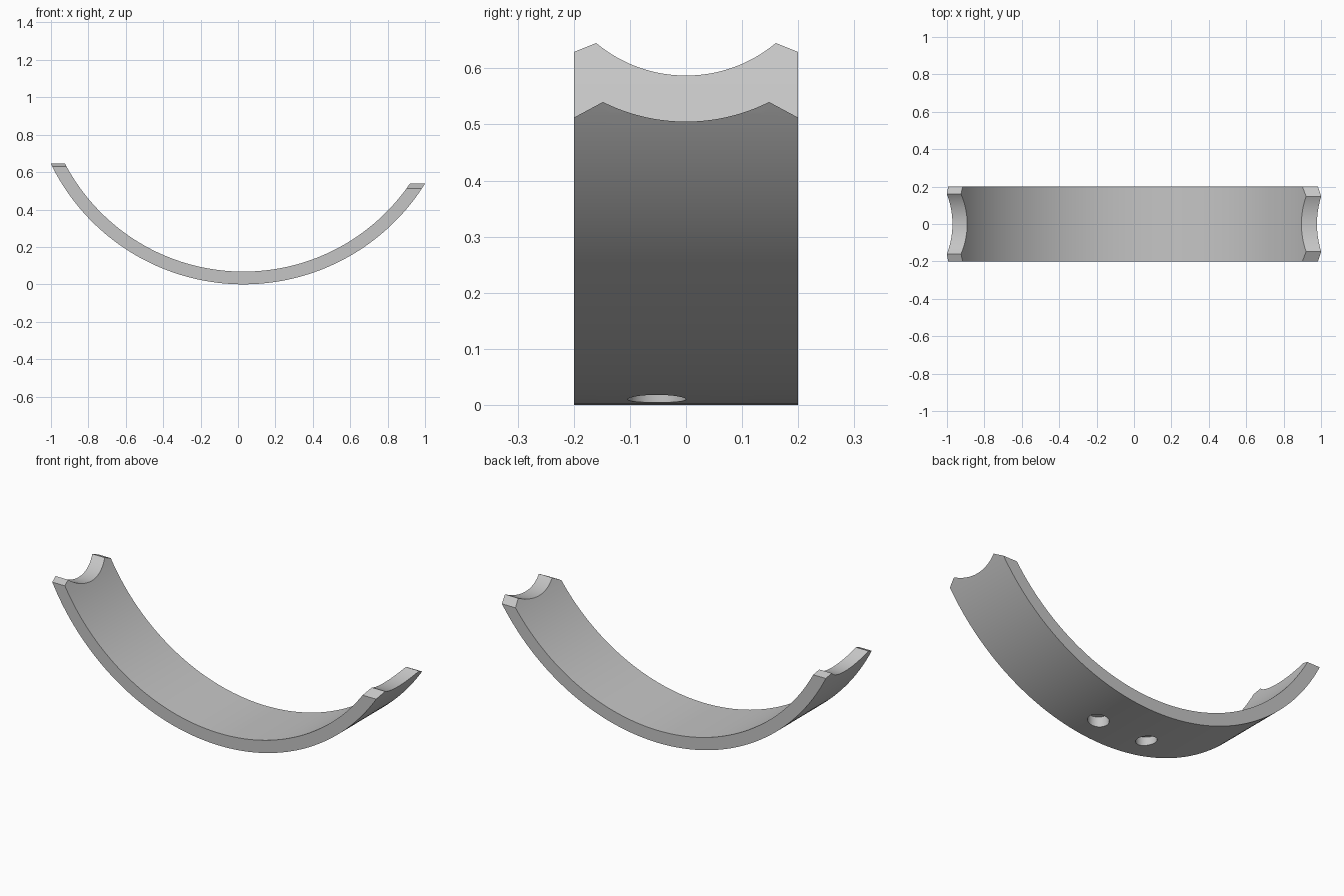
import bpy, bmesh, math
from mathutils import Matrix

cube = bpy.data.objects.get("Cube")
if cube:
    bpy.data.objects.remove(cube, do_unlink=True)

CX, R_OUT, R_IN, HALF_W = 0.029, 1.145, 1.077, 0.2

grey = bpy.data.materials.new("plain grey")
grey.use_nodes = True
colour = (0.56, 0.56, 0.56, 1)
grey.diffuse_color = colour
grey.node_tree.nodes["Principled BSDF"].inputs["Base Color"].default_value = colour


def to_object(name, bm):
    bmesh.ops.recalc_face_normals(bm, faces=bm.faces)
    mesh = bpy.data.meshes.new(name)
    bm.to_mesh(mesh)
    bm.free()
    mesh.materials.append(grey)
    obj = bpy.data.objects.new(name, mesh)
    bpy.context.collection.objects.link(obj)
    return obj


def prism(name, outline, offset):
    """Extrude a closed 3D outline by an offset vector."""
    bm = bmesh.new()
    face = bm.faces.new([bm.verts.new(p) for p in outline])
    ext = bmesh.ops.extrude_face_region(bm, geom=[face])
    verts = [g for g in ext["geom"] if isinstance(g, bmesh.types.BMVert)]
    bmesh.ops.translate(bm, verts=verts, vec=offset)
    return to_object(name, bm)


def arc(radius, start, end, steps):
    for i in range(steps + 1):
        a = start + (end - start) * i / steps
        yield radius * math.sin(a), -radius * math.cos(a)


# Curved band, left long at both ends for trimming
reach = math.radians(72)
section = list(arc(R_OUT, -reach, reach, 96)) + list(arc(R_IN, reach, -reach, 96))
band = prism("curved_band", [(CX + x, -HALF_W, R_OUT + z) for x, z in section],
             (0, 2 * HALF_W, 0))


def end_cutter(name, side, half, tip, dip, edge):
    """Everything above a round notch flanked by two sloping shoulders."""
    sag = tip - dip
    r = (half ** 2 + sag ** 2) / (2 * sag)
    a = math.asin(half / r)
    slope = (edge - tip) / (HALF_W - half)
    wide = HALF_W + 0.1
    low = tip + slope * (wide - half)
    pts = [(-wide, low)] + [(y, dip + r + z) for y, z in arc(r, -a, a, 32)]
    pts += [(wide, low), (wide, 1.2), (-wide, 1.2)]
    return prism(name, [(side * 0.5, y, z) for y, z in pts], (side, 0, 0))


cutters = [
    end_cutter("right_end_cutter", -1, 0.16, 0.645, 0.587, 0.629),
    end_cutter("left_end_cutter", 1, 0.148, 0.54, 0.505, 0.512),
]

# Two blind holes in the underside
for side in (-1, 1):
    bm = bmesh.new()
    bmesh.ops.create_cone(bm, cap_ends=True, segments=40, radius1=0.052,
                          radius2=0.052, depth=0.2,
                          matrix=Matrix.Translation((CX + side * 0.15, -0.052, -0.04)))
    cutters.append(to_object("hole_cutter", bm))

bpy.ops.object.select_all(action="DESELECT")
bpy.context.view_layer.objects.active = band
band.select_set(True)
for cutter in cutters:
    cutter.hide_render = True
    mod = band.modifiers.new("cut", "BOOLEAN")
    mod.operation = "DIFFERENCE"
    mod.solver = "EXACT"
    mod.object = cutter
    bpy.ops.object.modifier_apply(modifier=mod.name)
    bpy.data.objects.remove(cutter, do_unlink=True)

bpy.ops.object.shade_smooth_by_angle(angle=math.radians(20))
